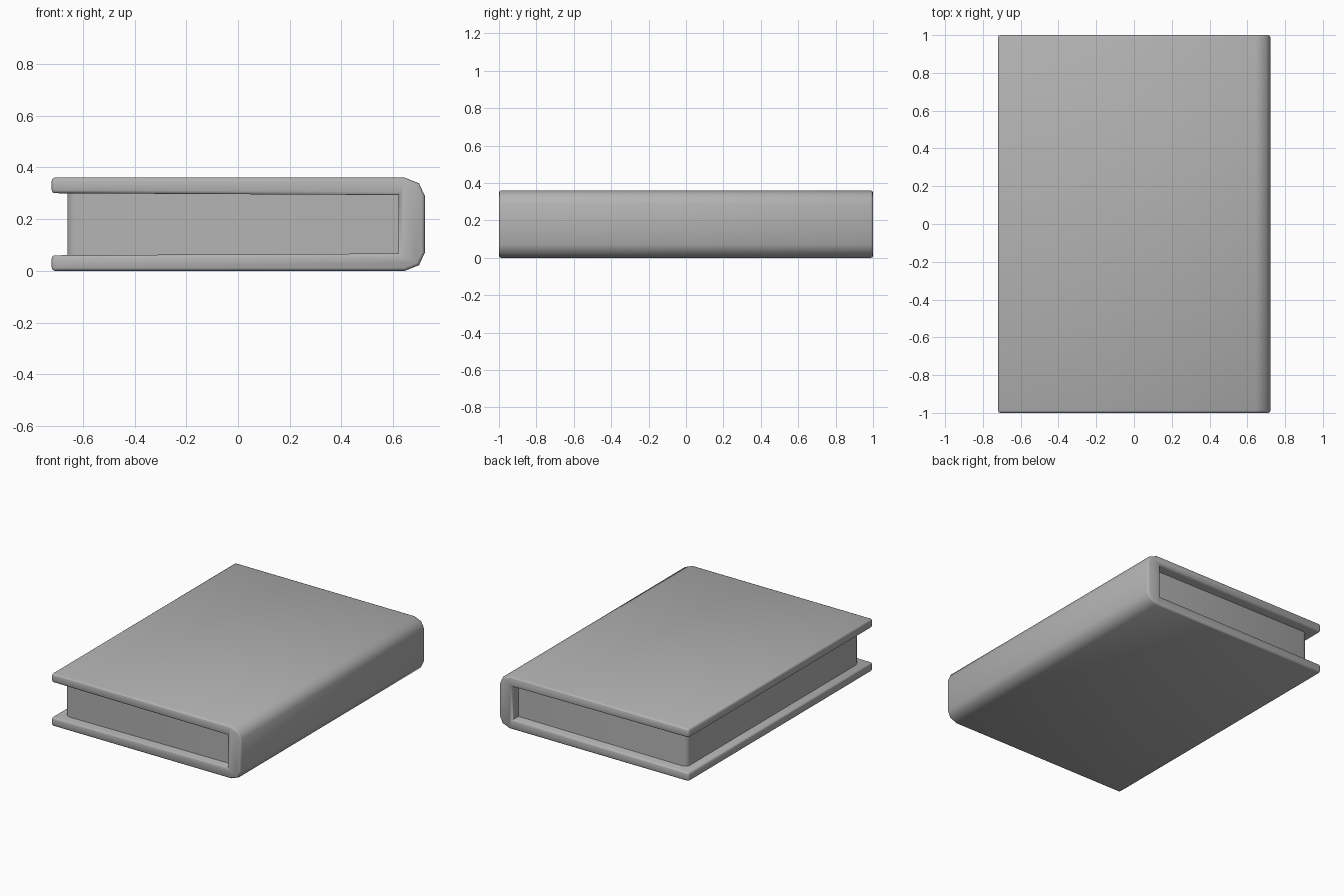
import bpy, bmesh
from math import radians

if "Cube" in bpy.data.objects:
    bpy.data.objects.remove(bpy.data.objects["Cube"])

grey = bpy.data.materials.new("dark_grey")
grey.diffuse_color = (0.45, 0.45, 0.45, 1)
grey.use_nodes = True
grey.node_tree.nodes["Principled BSDF"].inputs["Base Color"].default_value = grey.diffuse_color


def extrude_profile(name, profile, half_len, bevel, angle, pick):
    """Extrude an x/z outline along y, then round the picked edges."""
    bm = bmesh.new()
    face = bm.faces.new([bm.verts.new((x, -half_len, z)) for x, z in profile])
    ext = bmesh.ops.extrude_face_region(bm, geom=[face])
    verts = [v for v in ext["geom"] if isinstance(v, bmesh.types.BMVert)]
    bmesh.ops.translate(bm, vec=(0, 2 * half_len, 0), verts=verts)
    bmesh.ops.recalc_face_normals(bm, faces=bm.faces[:])
    bmesh.ops.bevel(bm, geom=[e for e in bm.edges if pick(e)], offset=bevel,
                    segments=2, profile=0.5, affect='EDGES', clamp_overlap=True)
    me = bpy.data.meshes.new(name)
    bm.to_mesh(me)
    bm.free()
    me.materials.append(grey)
    ob = bpy.data.objects.new(name, me)
    bpy.context.collection.objects.link(ob)
    bpy.ops.object.select_all(action='DESELECT')
    ob.select_set(True)
    bpy.context.view_layer.objects.active = ob
    bpy.ops.object.shade_smooth_by_angle(angle=radians(angle))
    return ob


def convex(e):
    return e.calc_face_angle_signed() > radians(60)


def fore_corner(e):
    a, b = (v.co for v in e.verts)
    return a.x < 0 and b.x < 0 and abs(a.y - b.y) < 0.001


# Cover: lower half of the C-shaped outline, mirrored about mid height
H = 0.36
lower = [(0.62, 0.067), (-0.72, 0.06), (-0.72, 0.0),
         (0.645, 0.0), (0.70, 0.022), (0.722, 0.07)]
upper = [(x, H - z) for x, z in reversed(lower)]
extrude_profile("cover", lower + upper, 1.0, 0.012, 60, convex)

# Page block, inset from the cover edges and tucked into the spine
pages = [(-0.66, 0.05), (0.64, 0.05), (0.64, 0.31), (-0.66, 0.31)]
extrude_profile("pages", pages, 0.935, 0.03, 60, fore_corner)
